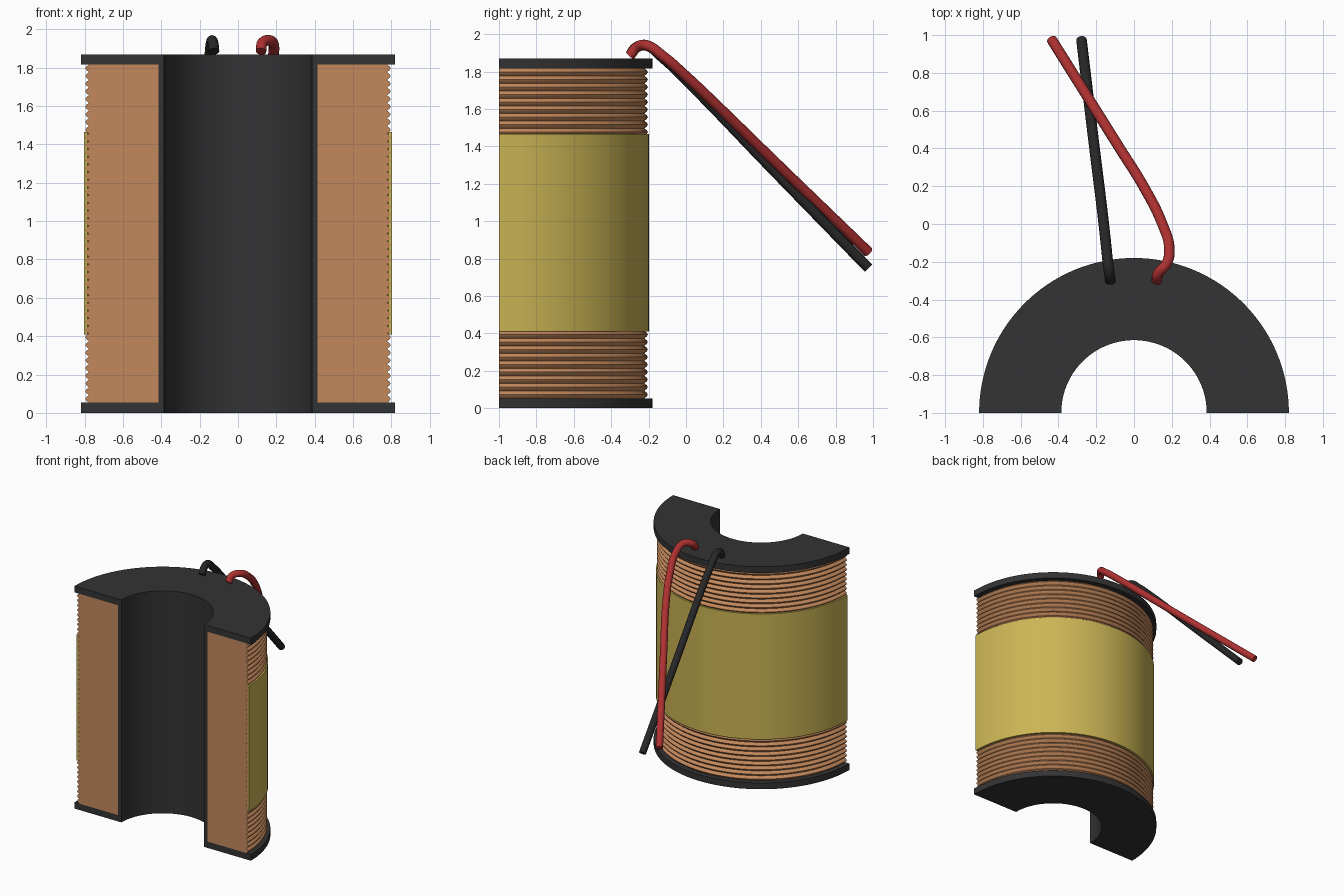
import bpy, bmesh, math

if "Cube" in bpy.data.objects:
    bpy.data.objects.remove(bpy.data.objects["Cube"])


def material(name, r, g, b):
    m = bpy.data.materials.new(name)
    m.diffuse_color = (r, g, b, 1)
    m.use_nodes = True
    m.node_tree.nodes["Principled BSDF"].inputs["Base Color"].default_value = m.diffuse_color
    return m


BLACK = material("black_plastic", 0.033, 0.033, 0.035)
COPPER = material("copper", 0.55, 0.25, 0.107)
YELLOW = material("yellow_tape", 0.60, 0.46, 0.09)
RED = material("red_insulation", 0.42, 0.03, 0.03)
DARK = material("black_insulation", 0.02, 0.02, 0.02)


def finish(obj, mat):
    obj.data.materials.clear()
    obj.data.materials.append(mat)
    bpy.ops.object.select_all(action='DESELECT')
    obj.select_set(True)
    bpy.context.view_layer.objects.active = obj
    bpy.ops.object.shade_smooth_by_angle(angle=math.radians(35))


def half_lathe(name, profile, mat, steps=64):
    """Sweep a closed (radius, z) outline half a turn about the axis at y = -1."""
    bm = bmesh.new()
    rings = []
    for i in range(steps + 1):
        a = math.pi * i / steps
        rings.append([bm.verts.new((r * math.cos(a), -1 + r * math.sin(a), z))
                      for r, z in profile])
    n = len(profile)
    for p, q in zip(rings, rings[1:]):
        for j in range(n):
            k = (j + 1) % n
            bm.faces.new((p[j], q[j], q[k], p[k]))
    bm.faces.new(rings[0])
    bm.faces.new(rings[-1][::-1])
    bmesh.ops.recalc_face_normals(bm, faces=bm.faces)
    mesh = bpy.data.meshes.new(name)
    bm.to_mesh(mesh)
    bm.free()
    obj = bpy.data.objects.new(name, mesh)
    bpy.context.collection.objects.link(obj)
    finish(obj, mat)


def wire(name, points, mat):
    cu = bpy.data.curves.new(name, 'CURVE')
    cu.dimensions = '3D'
    cu.bevel_depth = 0.028
    cu.bevel_resolution = 4
    cu.resolution_u = 8
    cu.use_fill_caps = True
    sp = cu.splines.new('BEZIER')
    sp.bezier_points.add(len(points) - 1)
    for bp, co in zip(sp.bezier_points, points):
        bp.co = co
        bp.handle_left_type = bp.handle_right_type = 'AUTO'
    obj = bpy.data.objects.new(name, cu)
    bpy.context.collection.objects.link(obj)
    bpy.ops.object.select_all(action='DESELECT')
    obj.select_set(True)
    bpy.context.view_layer.objects.active = obj
    bpy.ops.object.convert(target='MESH')
    finish(bpy.context.object, mat)


# Bobbin: core tube with a flange at each end
half_lathe("bobbin", [(0.385, 0), (0.82, 0), (0.82, 0.053), (0.415, 0.053),
                      (0.415, 1.817), (0.82, 1.817), (0.82, 1.87), (0.385, 1.87)], BLACK)

# Winding: solid copper with one rounded ridge per turn
turns, z0, z1 = 44, 0.053, 1.817
pitch = (z1 - z0) / turns
outline = [(0.415, z0)]
for t in range(turns):
    for s in range(4):
        outline.append((0.777 + 0.019 * math.sin(math.pi * s / 4), z0 + pitch * (t + s / 4)))
outline += [(0.777, z1), (0.415, z1)]
half_lathe("copper_winding", outline, COPPER)

# Tape band around the winding
half_lathe("tape_band", [(0.785, 0.41), (0.803, 0.41), (0.803, 1.465), (0.785, 1.465)], YELLOW)

# Lead wires
wire("black_lead", [(-0.125, -0.30, 1.885), (-0.13, -0.265, 1.93), (-0.137, -0.215, 1.94),
                    (-0.147, -0.12, 1.87), (-0.16, 0.0, 1.755), (-0.215, 0.45, 1.29),
                    (-0.278, 0.975, 0.75)], DARK)
wire("red_lead", [(0.12, -0.30, 1.885), (0.128, -0.262, 1.93), (0.172, -0.21, 1.94),
                  (0.187, -0.13, 1.888), (0.15, 0.0, 1.775), (0.05, 0.2, 1.585),
                  (-0.075, 0.4, 1.39), (-0.435, 0.975, 0.835)], RED)
